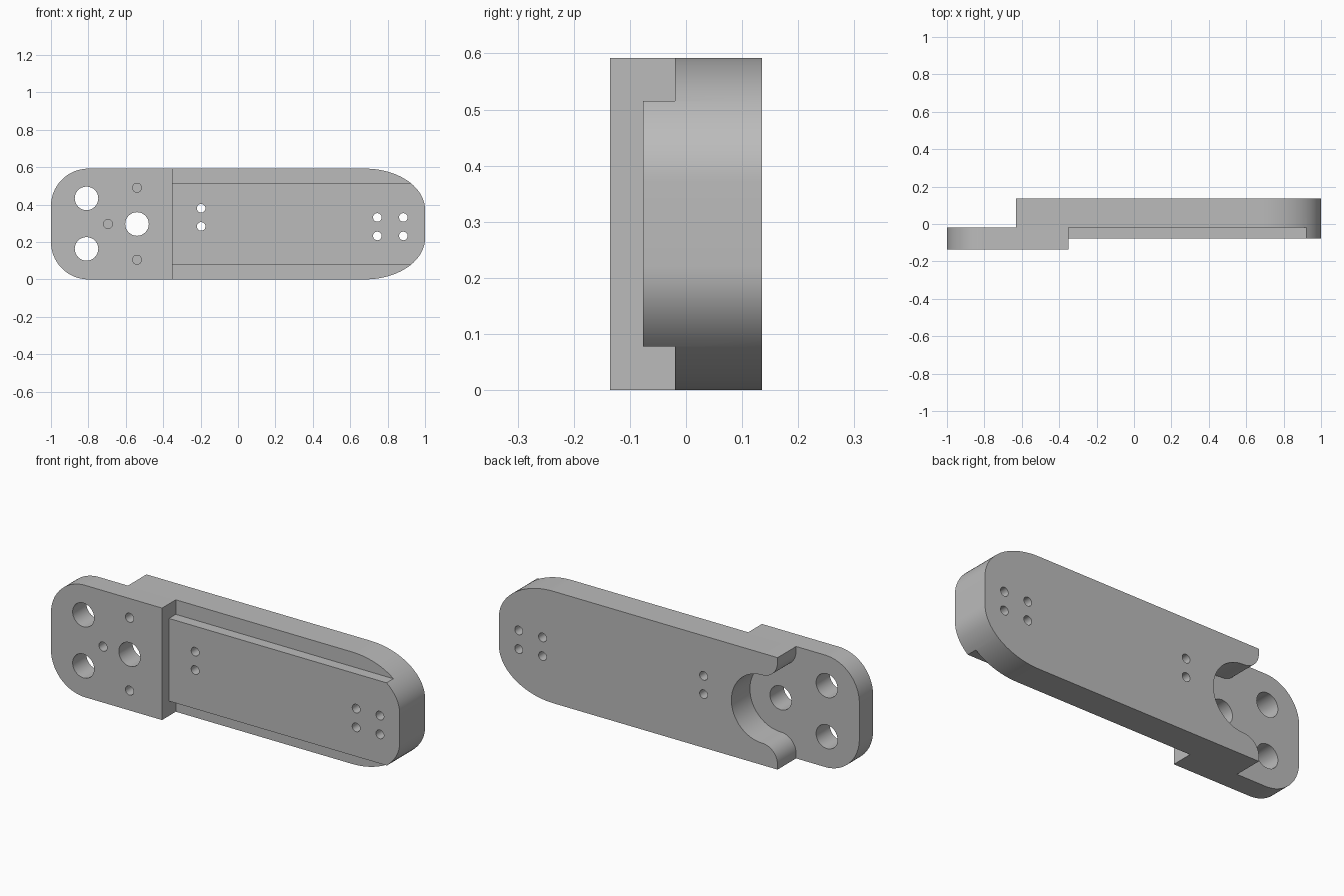
import bpy
import bmesh
from math import cos, sin, radians
from mathutils import Vector

if "Cube" in bpy.data.objects:
    bpy.data.objects.remove(bpy.data.objects["Cube"])

HEIGHT = 0.592
MID = HEIGHT / 2
FRONT, BACK, SEAT = -0.135, 0.135, -0.02


def arc(cx, cz, rx, rz, start, end, steps=20):
    """Points of an elliptical arc, angles in degrees."""
    angles = [radians(start + (end - start) * i / steps) for i in range(steps + 1)]
    return [(cx + rx * cos(a), cz + rz * sin(a)) for a in angles]


def prism(name, profile, low, high, axis="Y"):
    """Extrude a profile along Y (points are x, z) or X (points are y, z)."""
    def place(p, d):
        return Vector((p[0], d, p[1])) if axis == "Y" else Vector((d, p[0], p[1]))
    bm = bmesh.new()
    base = bm.faces.new([bm.verts.new(place(p, low)) for p in profile])
    result = bmesh.ops.extrude_face_region(bm, geom=[base])
    moved = [v for v in result["geom"] if isinstance(v, bmesh.types.BMVert)]
    bmesh.ops.translate(bm, verts=moved, vec=place((0, 0), high - low))
    bmesh.ops.recalc_face_normals(bm, faces=bm.faces)
    mesh = bpy.data.meshes.new(name)
    bm.to_mesh(mesh)
    bm.free()
    obj = bpy.data.objects.new(name, mesh)
    bpy.context.collection.objects.link(obj)
    return obj


def cut(target, cutter):
    """Subtract the cutter, apply the result and drop the cutter."""
    cutter.hide_render = True
    mod = target.modifiers.new("cut", "BOOLEAN")
    mod.operation, mod.solver, mod.object = "DIFFERENCE", "EXACT", cutter
    bpy.context.view_layer.update()
    evaluated = target.evaluated_get(bpy.context.evaluated_depsgraph_get())
    mesh = bpy.data.meshes.new_from_object(evaluated)
    target.modifiers.clear()
    target.data = mesh
    bpy.data.objects.remove(cutter)


def drill(target, x, z, radius, depth_to):
    circle = arc(x, z, radius, radius, 0, 360, 32)[:-1]
    cut(target, prism("drill", circle, FRONT - 0.1, depth_to))


# Full outline: round corners at one end, long elliptical ones at the other
R, EX, EZ = 0.2, 0.32, 0.22
outline = (arc(-1 + R, R, R, R, 180, 270)
           + arc(1 - EX, EZ, EX, EZ, -90, 0)
           + arc(1 - EX, HEIGHT - EZ, EX, EZ, 0, 90)
           + arc(-1 + R, HEIGHT - R, R, R, 90, 180))
link = prism("link_arm", outline, FRONT, BACK)

# Front recess leaving a raised central band between two lower rails
band, band_low, band_high = -0.077, 0.078, 0.515
cut(link, prism("front_recess", [
    (-0.3, -0.1), (SEAT, -0.1), (SEAT, band_low), (band, band_low),
    (band, band_high), (SEAT, band_high), (SEAT, 0.7), (-0.3, 0.7)],
    -0.35, 1.1, "X"))

# Rear step with a round pocket and rounded lips at its mouth
PX, PR, LIP = -0.54, 0.18, 0.09
rear = ([(-1.2, -0.1), (PX - LIP, -0.1)]
        + arc(PX, MID - PR - LIP, LIP, LIP, 180, 90)
        + arc(PX, MID, PR, PR, -90, 90, 40)[1:-1]
        + arc(PX, MID + PR + LIP, LIP, LIP, 270, 180)
        + [(PX - LIP, 0.7), (-1.2, 0.7)])
cut(link, prism("rear_step", rear, SEAT, 0.3))

# Large through holes
for x, z in [(-0.81, 0.433), (-0.81, 0.163), (PX, MID)]:
    drill(link, x, z, 0.063, 0.3)

# Small blind holes around the central hole
for x, z in [(-0.695, MID), (PX, 0.49), (PX, 0.105)]:
    drill(link, x, z, 0.024, -0.06)

# Small through holes along the arm
for x, z in [(-0.197, 0.38), (-0.197, 0.283)] + [
        (x, z) for x in (0.745, 0.884) for z in (0.331, 0.232)]:
    drill(link, x, z, 0.023, 0.3)

# Grey metal
metal = bpy.data.materials.new("grey_metal")
metal.use_nodes = True
color = (0.5, 0.5, 0.5, 1)
metal.diffuse_color = color
metal.node_tree.nodes["Principled BSDF"].inputs["Base Color"].default_value = color
link.data.materials.clear()
link.data.materials.append(metal)
for poly in link.data.polygons:
    poly.material_index = 0

bpy.ops.object.select_all(action="DESELECT")
link.select_set(True)
bpy.context.view_layer.objects.active = link
bpy.ops.object.shade_smooth_by_angle(angle=radians(30))
